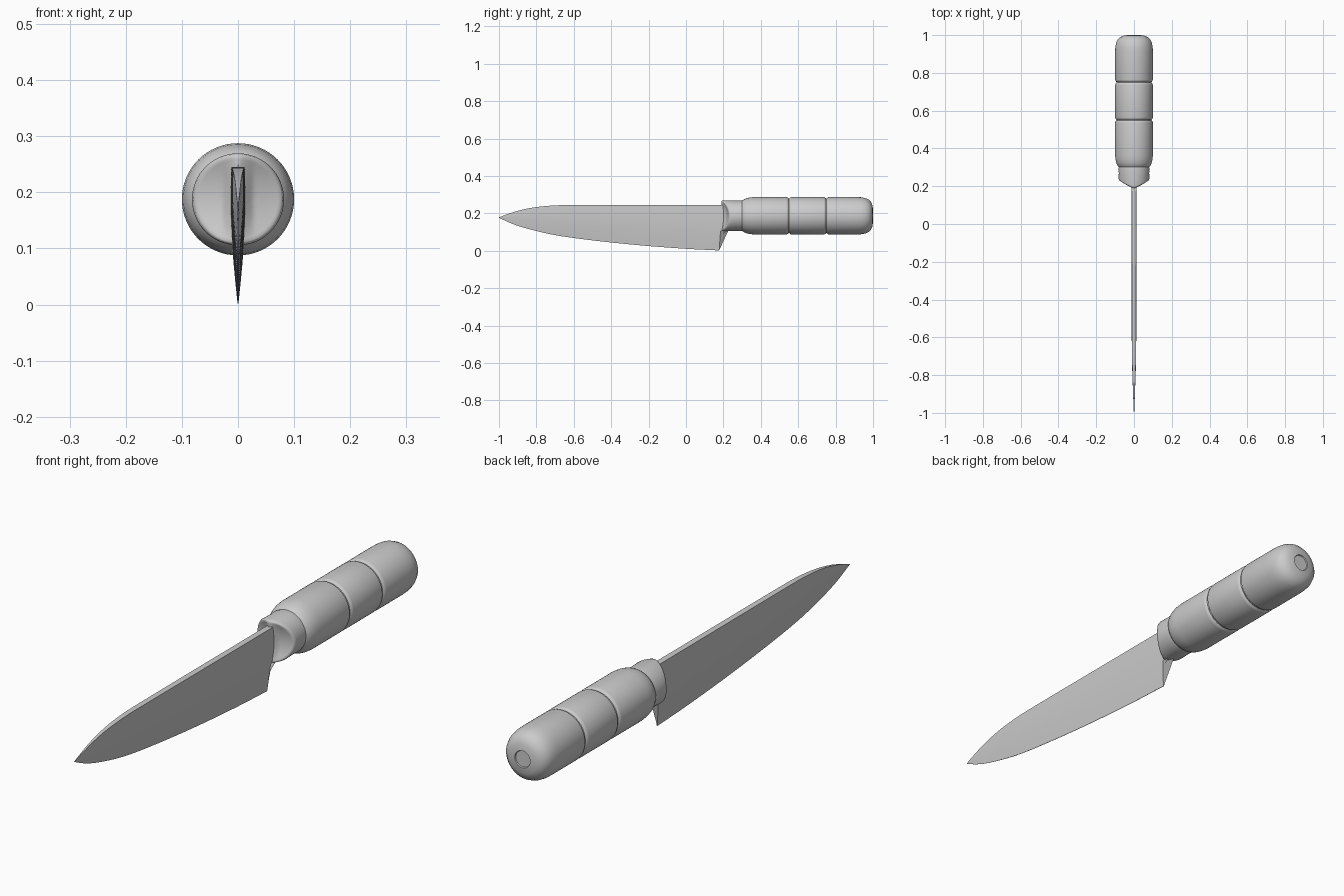
import bpy, math
from mathutils import Vector

if "Cube" in bpy.data.objects:
    bpy.data.objects.remove(bpy.data.objects["Cube"])

AXIS_Z = 0.1875
SEG = 64


def make(name, verts, faces, angle=35):
    me = bpy.data.meshes.new(name)
    me.from_pydata(verts, [], faces)
    ob = bpy.data.objects.new(name, me)
    bpy.context.collection.objects.link(ob)
    bpy.ops.object.select_all(action='DESELECT')
    bpy.context.view_layer.objects.active = ob
    ob.select_set(True)
    bpy.ops.object.mode_set(mode='EDIT')
    bpy.ops.mesh.select_all(action='SELECT')
    bpy.ops.mesh.normals_make_consistent(inside=False)
    bpy.ops.object.mode_set(mode='OBJECT')
    bpy.ops.object.shade_smooth_by_angle(angle=math.radians(angle))
    return ob


def loft(rings):
    """Closed rings bridged in order, capped at both ends."""
    n = len(rings[0])
    verts = [v for r in rings for v in r]
    faces = [(k * n + i, k * n + (i + 1) % n, (k + 1) * n + (i + 1) % n, (k + 1) * n + i)
             for k in range(len(rings) - 1) for i in range(n)]
    faces += [tuple(range(n)), tuple(range(len(verts) - n, len(verts)))]
    return verts, faces


def smooth_at(pts, t):
    """Smooth interpolation through (t, value) points."""
    i = max(k for k in range(len(pts) - 1) if pts[k][0] <= t or k == 0)

    def slope(k):
        a, b = pts[max(k - 1, 0)], pts[min(k + 1, len(pts) - 1)]
        return (b[1] - a[1]) / (b[0] - a[0])
    (t0, v0), (t1, v1) = pts[i], pts[i + 1]
    h = t1 - t0
    u = (t - t0) / h
    return ((2*u**3 - 3*u**2 + 1) * v0 + (u**3 - 2*u**2 + u) * h * slope(i)
            + (3*u**2 - 2*u**3) * v1 + (u**3 - u**2) * h * slope(i + 1))


def circle(r, y):
    return [(r * math.cos(2 * math.pi * i / SEG), y,
             AXIS_Z + r * math.sin(2 * math.pi * i / SEG)) for i in range(SEG)]


# Handle: turned grip with two grooves and a small end disc
profile = [(0.03, 0.298), (0.080, 0.300), (0.087, 0.308), (0.093, 0.322), (0.0975, 0.34), (0.1, 0.365)]
for g in (0.55, 0.75):
    profile += [(0.1, g - 0.014), (0.0985, g - 0.008), (0.093, g - 0.002),
                (0.093, g + 0.002), (0.0985, g + 0.008), (0.1, g + 0.014)]
profile += [(0.1, 0.91), (0.099, 0.935), (0.095, 0.958), (0.087, 0.976),
            (0.074, 0.989), (0.056, 0.997), (0.033, 1.0), (0.031, 0.996)]
make("handle", *loft([circle(r, y) for r, y in profile]), angle=40)

# Bolster: collar whose front is swept back and scooped on both sides
R = 0.082


def front_y(x, rr):
    d = abs(x) / R
    return 0.189 + 0.042 * d ** 1.4 + 0.02 * (1 - rr ** 2) * min(1, d * 3)


rings = []
for k in range(1, 15):
    rr = k / 14 * 0.93
    rings.append([(x, front_y(x, rr), z) for x, _, z in circle(R * rr, 0)])
for rr, back in ((0.975, 0.003), (1.0, 0.012)):
    rings.append([(x, front_y(x, rr) + back, z) for x, _, z in circle(R * rr, 0)])
rings += [circle(0.0805, 0.268), circle(0.082, 0.29), circle(0.080, 0.305)]
make("bolster", *loft(rings), angle=50)

# Blade: tapered cross-section lofted from tip to heel
spine = [(-1, 0.179), (-0.95, 0.198), (-0.88, 0.219), (-0.8, 0.234),
         (-0.7, 0.243), (-0.6, 0.245), (0.0, 0.245), (0.2, 0.245)]
edge = [(-1, 0.177), (-0.93, 0.145), (-0.85, 0.119), (-0.7, 0.084), (-0.5, 0.056),
        (-0.25, 0.030), (0.0, 0.011), (0.177, 0.002), (0.2, 0.0)]
width = [(-1, 0.001), (-0.9, 0.005), (-0.75, 0.010), (-0.6, 0.012), (0.2, 0.013)]
section = [(0.0, 0.06), (0.15, 0.36), (0.3, 0.62), (0.43, 0.8), (0.47, 0.85),
           (0.65, 1.0), (0.85, 1.0), (1.0, 0.92)]
stations = [-1 + 1.177 * (i / 40) ** 1.3 for i in range(41)]
rings = []
for y in stations:
    top, bot, w = (smooth_at(c, y) for c in (spine, edge, width))
    side = []
    for f, s in section:
        z = bot + (top - bot) * f
        yy = y
        if y == stations[-1]:
            # slanted heel below, tang into the bolster above
            yy = 0.177 + 0.07 * z if z < 0.112 else 0.23
        side.append(Vector((w * s, yy, z)))
    rings.append([v[:] for v in side] + [(-v.x, v.y, v.z) for v in reversed(side)])
make("blade", *loft(rings), angle=30)
